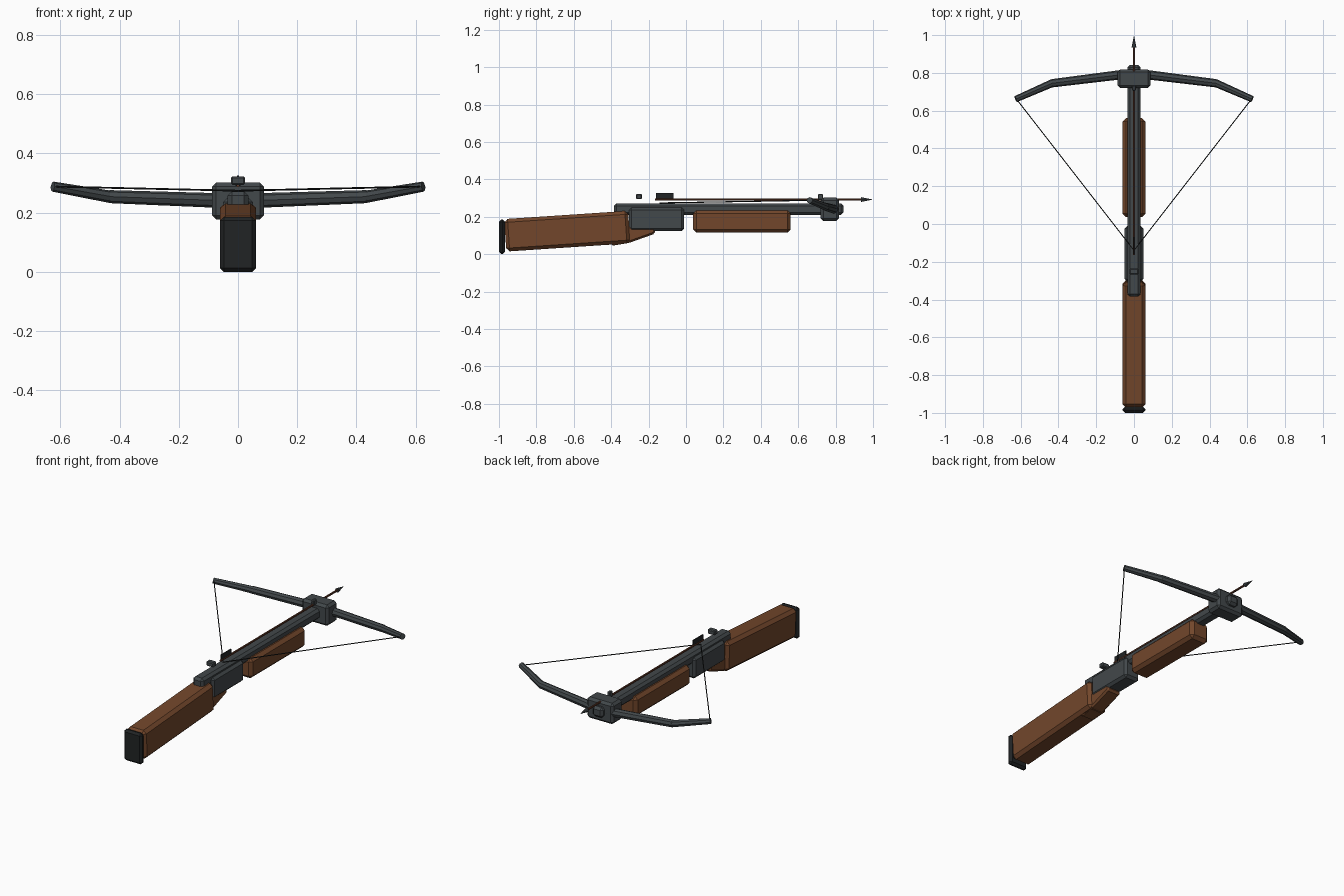
import bpy, bmesh, math
from mathutils import Vector

if "Cube" in bpy.data.objects:
    bpy.data.objects.remove(bpy.data.objects["Cube"])


def material(name, rgb):
    m = bpy.data.materials.new(name)
    m.diffuse_color = (*rgb, 1)
    m.use_nodes = True
    m.node_tree.nodes["Principled BSDF"].inputs["Base Color"].default_value = m.diffuse_color
    return m


STEEL = material("steel", (0.055, 0.065, 0.07))
WOOD = material("wood", (0.17, 0.062, 0.024))
BLACK = material("rubber", (0.015, 0.017, 0.018))
SHAFT = material("bolt_wood", (0.12, 0.04, 0.02))


def finish(name, bm, mat, bevel=0):
    bmesh.ops.recalc_face_normals(bm, faces=bm.faces)
    me = bpy.data.meshes.new(name)
    bm.to_mesh(me)
    bm.free()
    me.materials.append(mat)
    ob = bpy.data.objects.new(name, me)
    bpy.context.collection.objects.link(ob)
    if bevel:
        mod = ob.modifiers.new("bevel", 'BEVEL')
        mod.width, mod.segments = bevel, 1
    return ob


def box(name, x, y, z, mat, bevel=0, tilt=0):
    """Box from (min, max) ranges, optionally tilted about x."""
    bm = bmesh.new()
    bmesh.ops.create_cube(bm, size=1)
    for v in bm.verts:
        v.co = Vector((v.co.x * (x[1] - x[0]), v.co.y * (y[1] - y[0]), v.co.z * (z[1] - z[0])))
    ob = finish(name, bm, mat, bevel)
    ob.location = [(a + b) / 2 for a, b in (x, y, z)]
    ob.rotation_euler.x = math.radians(tilt)
    return ob


def rod(name, a, b, r1, r2, mat, sides=8):
    """Tapered rod between two points."""
    a, b = Vector(a), Vector(b)
    bm = bmesh.new()
    bmesh.ops.create_cone(bm, cap_ends=True, segments=sides, radius1=r1, radius2=r2,
                          depth=(b - a).length)
    ob = finish(name, bm, mat)
    ob.location = (a + b) / 2
    ob.rotation_euler = (b - a).to_track_quat('Z', 'Y').to_euler()
    return ob


# Stock and butt
box("butt_pad", (-0.06, 0.06), (-1.0, -0.968), (0, 0.185), BLACK, 0.012)
box("stock", (-0.061, 0.061), (-0.967, -0.303), (0.036, 0.21), WOOD, 0.018, 3.8)

# Wedge-shaped grip under the receiver
bm = bmesh.new()
profile = [(-0.40, 0.044), (-0.30, 0.062), (-0.165, 0.11), (-0.165, 0.15), (-0.40, 0.15)]
face = bm.faces.new([bm.verts.new((-0.045, y, z)) for y, z in profile])
ext = bmesh.ops.extrude_face_region(bm, geom=[face])
bmesh.ops.translate(bm, vec=(0.09, 0, 0),
                    verts=[g for g in ext["geom"] if isinstance(g, bmesh.types.BMVert)])
finish("grip", bm, WOOD, 0.01)

# Body
box("receiver", (-0.05, 0.05), (-0.305, -0.01), (0.124, 0.25), STEEL, 0.014)
box("rail", (-0.035, 0.035), (-0.385, 0.843), (0.21, 0.272), STEEL, 0.014)
box("forend", (-0.061, 0.061), (0.037, 0.56), (0.115, 0.235), WOOD, 0.018)
box("limb_block", (-0.088, 0.088), (0.72, 0.818), (0.177, 0.302), STEEL, 0.014)

# Sights
box("rear_sight", (-0.024, 0.024), (-0.267, -0.235), (0.294, 0.322), STEEL, 0.005)
box("front_sight", (-0.01, 0.01), (0.705, 0.733), (0.29, 0.322), STEEL, 0.004)

# Limbs and string, both sides
for side, s in (("left", -1), ("right", 1)):
    elbow, tip = (s * 0.435, 0.745, 0.254), (s * 0.626, 0.661, 0.288)
    rod(f"inner_limb_{side}", (s * 0.04, 0.794, 0.24), elbow, 0.025, 0.022, STEEL)
    rod(f"outer_limb_{side}", (s * 0.43, 0.747, 0.253), tip, 0.021, 0.017, STEEL)
    rod(f"string_{side}", (s * 0.622, 0.661, 0.288), (0, -0.14, 0.274), 0.003, 0.003, BLACK, 6)

# Bolt
rod("bolt_shaft", (0, -0.165, 0.292), (0, 0.94, 0.292), 0.006, 0.006, SHAFT)
rod("bolt_head", (0, 0.935, 0.292), (0, 1.0, 0.292), 0.013, 0.0, STEEL)
box("bolt_vane", (-0.003, 0.003), (-0.16, -0.068), (0.294, 0.326), BLACK)
